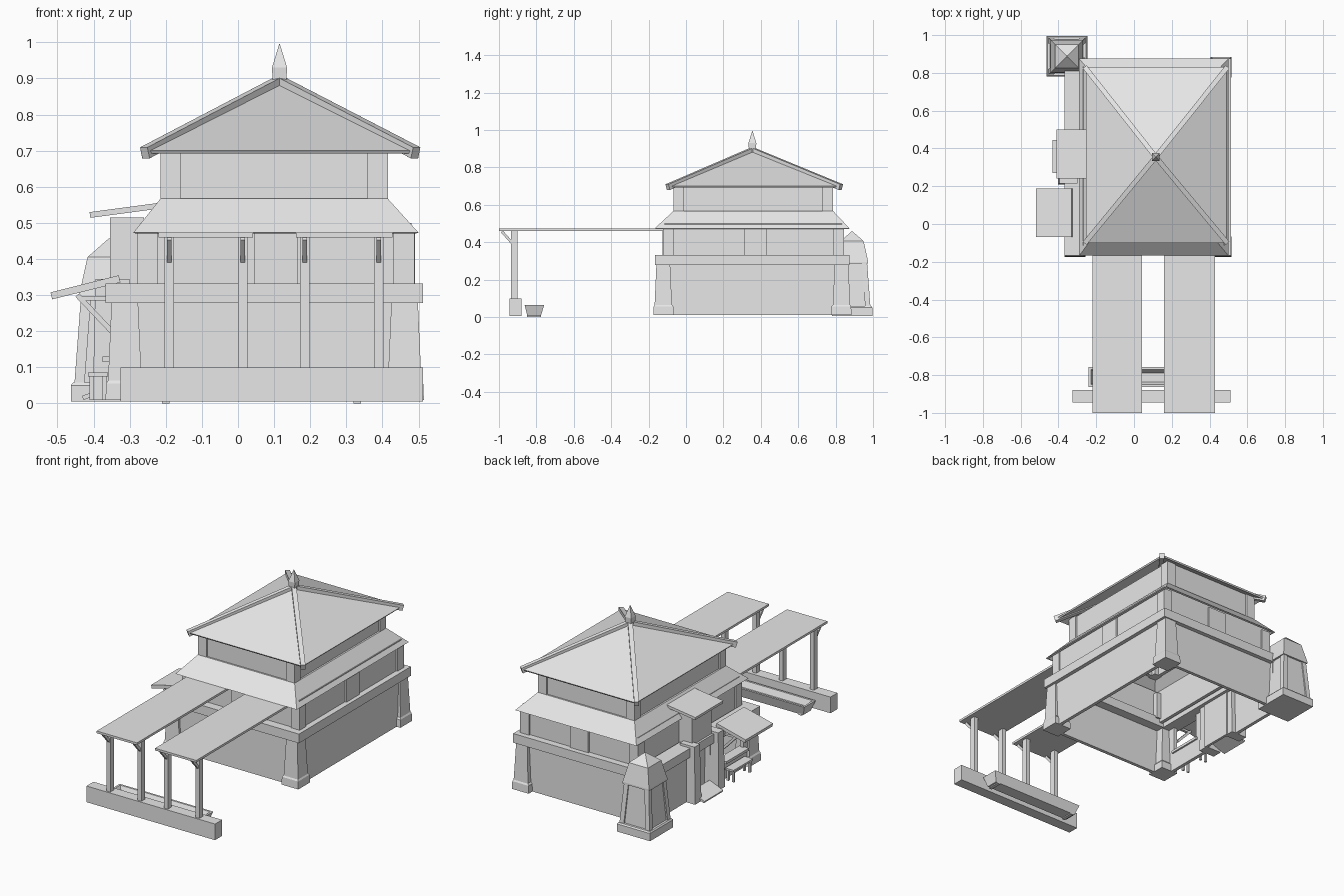
import bpy, bmesh
from mathutils import Vector

if "Cube" in bpy.data.objects:
    bpy.data.objects.remove(bpy.data.objects["Cube"])

stone = bpy.data.materials.new("light_grey")
stone.use_nodes = True
GREY = (0.8, 0.8, 0.8, 1)
stone.diffuse_color = GREY
stone.node_tree.nodes["Principled BSDF"].inputs["Base Color"].default_value = GREY


def finish(name, bm):
    bmesh.ops.recalc_face_normals(bm, faces=bm.faces)
    mesh = bpy.data.meshes.new(name)
    bm.to_mesh(mesh)
    bm.free()
    mesh.materials.append(stone)
    ob = bpy.data.objects.new(name, mesh)
    bpy.context.collection.objects.link(ob)
    return ob


def loft(name, rings, loop=False):
    """Skin rectangles given as (x0, x1, y0, y1, z); loop makes a hollow ring."""
    bm = bmesh.new()
    vs = [[bm.verts.new(p) for p in ((a, c, z), (b, c, z), (b, d, z), (a, d, z))]
          for a, b, c, d, z in rings]
    pairs = list(zip(vs, vs[1:]))
    if loop:
        pairs.append((vs[-1], vs[0]))
    else:
        bm.faces.new(vs[0][::-1])
        bm.faces.new(vs[-1])
    for lo, hi in pairs:
        for i in range(4):
            j = (i + 1) % 4
            bm.faces.new((lo[i], lo[j], hi[j], hi[i]))
    return finish(name, bm)


def box(name, x0, x1, y0, y1, z0, z1):
    return loft(name, [(x0, x1, y0, y1, z0), (x0, x1, y0, y1, z1)])


def inset(r, t):
    return (r[0] + t, r[1] - t, r[2] + t, r[3] - t)


def ring(name, r, z0, z1, t):
    q = inset(r, t)
    return loft(name, [(*r, z0), (*r, z1), (*q, z1), (*q, z0)], loop=True)


def square(cx, cy, h, z):
    return (cx - h, cx + h, cy - h, cy + h, z)


def beam(name, p, q, w, h):
    """Rectangular bar from p to q."""
    p, q = Vector(p), Vector(q)
    d = q - p
    bm = bmesh.new()
    bmesh.ops.create_cube(bm, size=1)
    bmesh.ops.scale(bm, vec=(w, d.length, h), verts=bm.verts)
    ob = finish(name, bm)
    ob.rotation_euler = d.to_track_quat('Y', 'Z').to_euler()
    ob.location = (p + q) / 2
    return ob


# Ground floor walls, left side open for door and stall window
box("front_wall", -0.34, 0.49, -0.15, -0.13, 0.01, 0.29)
box("back_wall", -0.34, 0.49, 0.83, 0.85, 0.01, 0.29)
box("right_wall", 0.47, 0.49, -0.15, 0.85, 0.01, 0.29)
for y0, y1, z1 in ((-0.15, -0.04, 0.29), (-0.04, 0.15, 0.12),
                   (0.15, 0.27, 0.29), (0.45, 0.85, 0.29)):
    box("side_wall", -0.345, -0.325, y0, y1, 0.01, z1)
ring("belt_course", (-0.367, 0.513, -0.166, 0.875), 0.278, 0.332, 0.09)

# Tapered corner buttresses with plinths
for sx, ex in ((1, 0.515), (-1, -0.367)):
    for sy, ey in ((-1, -0.175), (1, 0.885)):
        def foot(out, wide, z):
            xs = sorted((ex - sx * out, ex - sx * wide))
            ys = sorted((ey - sy * out, ey - sy * wide))
            return (*xs, *ys, z)
        loft("corner_plinth", [foot(0, 0.11, 0.01), foot(0.002, 0.108, 0.055),
                               foot(0.008, 0.1, 0.065)])
        loft("corner_buttress", [foot(0.007, 0.1, 0.06), foot(0.017, 0.09, 0.285)])

# Middle storey with corner and centre posts
MID = (-0.27, 0.48, -0.115, 0.835)
ring("middle_wall", MID, 0.3, 0.5, 0.02)
for x in (-0.25, 0.46):
    for y in (-0.095, 0.815):
        loft("middle_corner_post", [square(x, y, 0.029, 0.32), square(x, y, 0.029, 0.48)])
for y in (-0.125, 0.825):
    box("middle_centre_post", 0.045, 0.165, y, y + 0.02, 0.325, 0.48)
box("middle_centre_post", 0.46, 0.49, 0.31, 0.43, 0.325, 0.48)

# Skirt roof
EAVE = (-0.29, 0.5, -0.168, 0.875)
TOP = (-0.215, 0.415, -0.066, 0.786)
loft("skirt_roof", [(*EAVE, 0.473), (*TOP, 0.567), (*inset(TOP, 0.02), 0.567),
                    (*inset(EAVE, 0.01), 0.47)], loop=True)

# Upper storey
ring("upper_wall", inset(TOP, 0.01), 0.55, 0.71, 0.02)
for x in (-0.187, 0.387):
    for y in (-0.038, 0.758):
        loft("upper_corner_post", [square(x, y, 0.028, 0.55), square(x, y, 0.028, 0.71)])

# Pyramid roof with hip beams and finial
CX, CY = 0.115, 0.355
ROOF = (-0.255, 0.49, -0.1, 0.83)
loft("main_roof", [(*ROOF, 0.7), square(CX, CY, 0.003, 0.888),
                   square(CX, CY, 0.002, 0.878), (*inset(ROOF, 0.005), 0.692)], loop=True)
for x in (-0.258, 0.492):
    for y in (-0.098, 0.828):
        beam("hip_beam", (CX, CY, 0.889), (x, y, 0.694), 0.026, 0.032)
loft("finial", [square(CX, CY, 0.018, 0.88), square(CX, CY, 0.021, 0.93),
                square(CX, CY, 0.001, 0.995)])

# Front canopies with posts and braces
for x0, x1, posts in ((-0.22, 0.042, (-0.19, 0.013)), (0.16, 0.428, (0.185, 0.39))):
    box("canopy", x0, x1, -1.0, -0.12, 0.46, 0.473)
    for x in posts:
        box("canopy_post", x - 0.013, x + 0.013, -0.935, -0.9, 0.09, 0.462)
        beam("canopy_brace", (x, -0.925, 0.39), (x, -0.985, 0.458), 0.013, 0.014)
box("front_sill", -0.325, 0.512, -0.945, -0.88, 0.005, 0.1)

# Trough
low, high = (-0.22, 0.35, -0.848, -0.776), (-0.24, 0.37, -0.863, -0.758)
loft("trough", [(*low, 0.006), (*high, 0.064), (*inset(high, 0.012), 0.064),
                (*inset(low, 0.012), 0.03)])
for x in (-0.2, 0.33):
    box("trough_foot", x - 0.01, x + 0.01, -0.85, -0.774, 0, 0.02)

# Back corner turret
TX, TY = -0.355, 0.888
loft("turret_base", [square(TX, TY, 0.108, 0.005), square(TX, TY, 0.108, 0.05),
                     square(TX, TY, 0.102, 0.058)])
loft("turret_body", [square(TX, TY, 0.089, 0.055), square(TX, TY, 0.074, 0.295)])
for sx in (-1, 1):
    for sy in (-1, 1):
        loft("turret_corner", [square(TX + sx * 0.084, TY + sy * 0.084, 0.014, 0.055),
                               square(TX + sx * 0.066, TY + sy * 0.066, 0.014, 0.295)])
loft("turret_roof", [square(TX, TY, 0.086, 0.285), square(TX, TY, 0.086, 0.295),
                     square(TX, TY, 0.062, 0.405), square(TX, TY, 0.003, 0.457)])

# Side door with piers, ramp and bay above
for y in (0.24, 0.46):
    loft("door_pier", [(-0.402, -0.3, y - 0.03, y + 0.03, 0.01),
                       (-0.395, -0.3, y - 0.025, y + 0.025, 0.345)])
box("door_panel", -0.31, -0.295, 0.26, 0.45, 0.01, 0.3)
beam("door_ramp", (-0.43, 0.358, 0.015), (-0.34, 0.358, 0.05), 0.175, 0.012)
box("bay", -0.355, -0.26, 0.27, 0.45, 0.325, 0.515)
beam("bay_roof", (-0.41, 0.37, 0.522), (-0.2, 0.37, 0.55), 0.26, 0.016)

# Market stall awning, struts, counter and bench
beam("stall_awning", (-0.517, 0.06, 0.298), (-0.328, 0.06, 0.345), 0.255, 0.02)
for y in (-0.045, 0.155):
    beam("stall_strut", (-0.445, y, 0.3), (-0.35, y, 0.2), 0.018, 0.014)
    box("stall_rail", -0.44, -0.34, y - 0.008, y + 0.008, 0.285, 0.297)
box("stall_counter", -0.375, -0.315, -0.05, 0.16, 0.115, 0.13)
box("bench_seat", -0.415, -0.36, -0.03, 0.15, 0.075, 0.086)
for y in (-0.015, 0.135):
    for x in (-0.405, -0.37):
        box("bench_leg", x - 0.006, x + 0.006, y - 0.006, y + 0.006, 0.01, 0.078)
